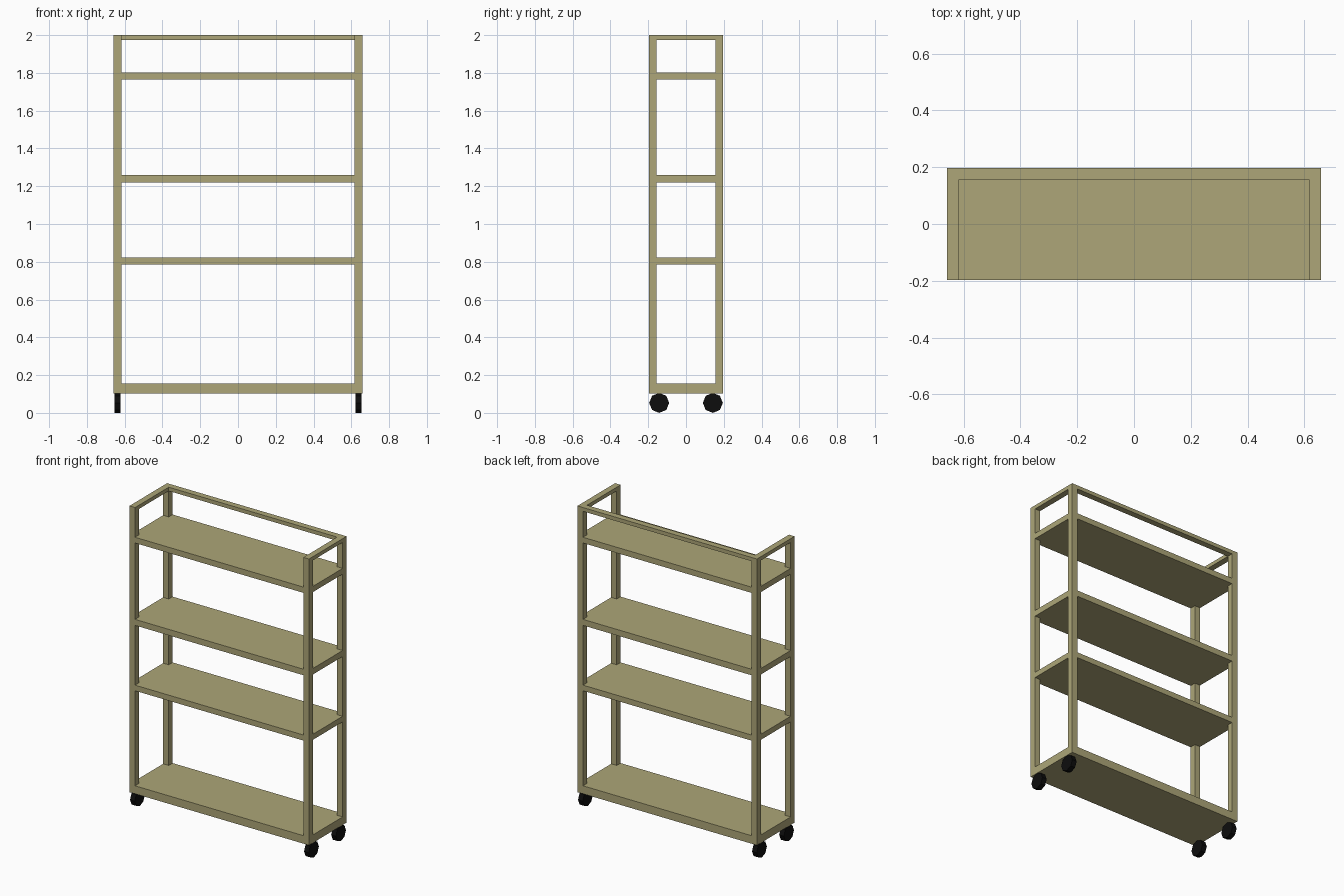
import bpy
import bmesh
from math import pi
from mathutils import Matrix, Vector

cube = bpy.data.objects.get("Cube")
if cube:
    bpy.data.objects.remove(cube, do_unlink=True)

# Overall half sizes and post thickness
HX, HY, POST = 0.658, 0.197, 0.041
IX, IY = HX - POST, HY - POST
BASE_Z, BASE_TOP, TOP_Z, RAIL_Z = 0.103, 0.156, 2.0, 1.975


def material(name, color, roughness):
    mat = bpy.data.materials.new(name)
    mat.use_nodes = True
    mat.diffuse_color = color
    bsdf = mat.node_tree.nodes["Principled BSDF"]
    bsdf.inputs["Base Color"].default_value = color
    bsdf.inputs["Roughness"].default_value = roughness
    return mat


wood = material("pale_olive_wood", (0.418, 0.381, 0.188, 1), 0.7)
rubber = material("black_rubber", (0.004, 0.004, 0.004, 1), 0.6)


def add_object(name, bm, mat):
    bmesh.ops.recalc_face_normals(bm, faces=bm.faces)
    mesh = bpy.data.meshes.new(name)
    bm.to_mesh(mesh)
    bm.free()
    mesh.materials.append(mat)
    obj = bpy.data.objects.new(name, mesh)
    bpy.context.collection.objects.link(obj)
    return obj


def box(name, low, high):
    low, high = Vector(low), Vector(high)
    bm = bmesh.new()
    place = Matrix.Translation((low + high) / 2) @ Matrix.Diagonal((*(high - low), 1))
    bmesh.ops.create_cube(bm, size=1, matrix=place)
    return add_object(name, bm, wood)


def notched_shelf(name, bottom, top):
    # Board with its corners cut out around the posts
    outline = []
    for sx, sy in ((1, 1), (-1, 1), (-1, -1), (1, -1)):
        corner = [(sx * HX, sy * IY), (sx * IX, sy * IY), (sx * IX, sy * HY)]
        outline += corner if sx == sy else corner[::-1]
    bm = bmesh.new()
    face = bm.faces.new([bm.verts.new((x, y, bottom)) for x, y in outline])
    new = bmesh.ops.extrude_face_region(bm, geom=[face], use_keep_orig=True)["geom"]
    verts = [v for v in new if isinstance(v, bmesh.types.BMVert)]
    bmesh.ops.translate(bm, verts=verts, vec=(0, 0, top - bottom))
    return add_object(name, bm, wood)


# Base board and shelves
box("base_board", (-HX, -HY, BASE_Z), (HX, HY, BASE_TOP))
notched_shelf("lower_shelf", 0.786, 0.823)
notched_shelf("middle_shelf", 1.219, 1.259)
notched_shelf("upper_shelf", 1.765, 1.803)

# Posts, wheels and side rails
for side, sx in (("left", 1), ("right", -1)):
    x0, x1 = sorted((sx * IX, sx * HX))
    for end, sy in (("front", -1), ("back", 1)):
        y0, y1 = sorted((sy * IY, sy * HY))
        box(f"{end}_{side}_post", (x0, y0, BASE_TOP), (x1, y1, TOP_Z))

        bm = bmesh.new()
        place = Matrix.Translation((sx * 0.638, sy * 0.142, 0.053))
        bmesh.ops.create_cone(bm, cap_ends=True, segments=8, radius1=0.053,
                              radius2=0.053, depth=0.034,
                              matrix=place @ Matrix.Rotation(pi / 2, 4, "Y"))
        add_object(f"{end}_{side}_wheel", bm, rubber)
    box(f"{side}_top_rail", (x0, -IY, RAIL_Z), (x1, IY, TOP_Z))

# Back rail; the front stays open
box("back_top_rail", (-IX, IY, RAIL_Z), (IX, HY, TOP_Z))
